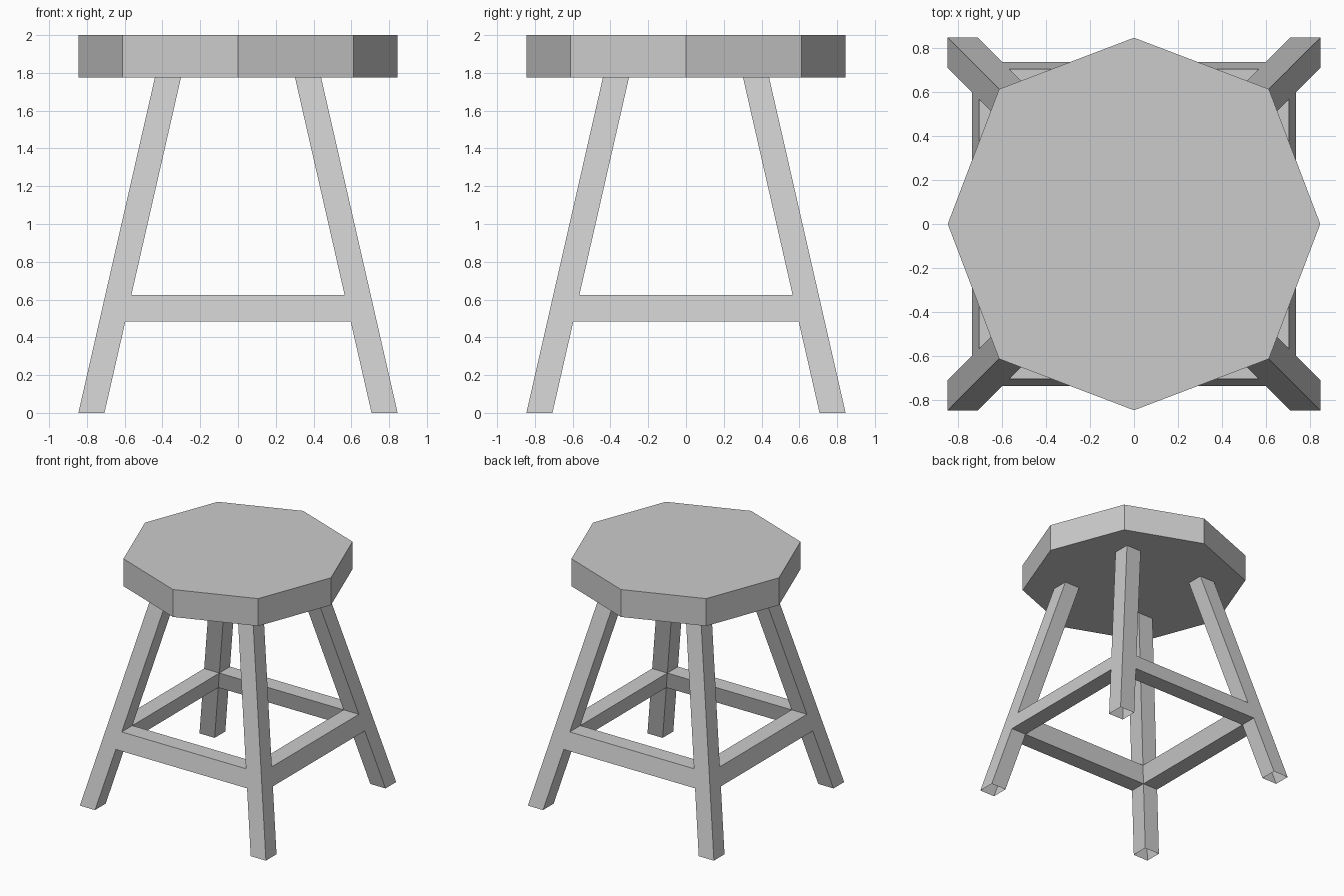
import bpy
from math import pi, cos, sin

if "Cube" in bpy.data.objects:
    bpy.data.objects.remove(bpy.data.objects["Cube"])

SEAT_Z, TOP = 1.775, 2.0
RAIL_LOW, RAIL_HIGH = 0.485, 0.625
FOOT, HEAD, THICK = 0.845, 0.44, 0.138


def outer(z):
    return FOOT + (HEAD - FOOT) * z / SEAT_Z


def inner(z):
    return outer(z) - THICK


def loft(name, rings, turn=0.0, skip=(), caps=False):
    """Skin a stack of equal-length rings; skip holds (level, side) gaps."""
    n = len(rings[0])
    verts = [p for ring in rings for p in ring]
    faces = [(l * n + k, l * n + (k + 1) % n, (l + 1) * n + (k + 1) % n, (l + 1) * n + k)
             for l in range(len(rings) - 1) for k in range(n) if (l, k) not in skip]
    if caps:
        faces += [tuple(reversed(range(n))), tuple(range(len(verts) - n, len(verts)))]
    c, s = cos(turn), sin(turn)
    mesh = bpy.data.meshes.new(name)
    mesh.from_pydata([(x * c - y * s, x * s + y * c, z) for x, y, z in verts], [], faces)
    mesh.update()
    obj = bpy.data.objects.new(name, mesh)
    bpy.context.collection.objects.link(obj)


# Octagonal seat
radii = (0.845, 0.612 * 2 ** 0.5)
loft("seat", [[(radii[k % 2] * cos(k * pi / 4), radii[k % 2] * sin(k * pi / 4), z)
               for k in range(8)] for z in (SEAT_Z, TOP)], caps=True)


# Splayed square legs, open at the foot and where the rails join
def leg_ring(z):
    o, i = outer(z), inner(z)
    return [(o, o, z), (i, o, z), (i, i, z), (o, i, z)]


leg = [leg_ring(z) for z in (0, RAIL_LOW, RAIL_HIGH, SEAT_Z)]
for k, side in enumerate(("back_right", "back_left", "front_left", "front_right")):
    loft(side + "_leg", leg, k * pi / 2, skip={(1, 1), (1, 2)})


# Rails flush with the leg faces
def rail_ring(s):
    a, b = RAIL_LOW, RAIL_HIGH
    return [(s * inner(a), -outer(a), a), (s * inner(a), -inner(a), a),
            (s * inner(b), -inner(b), b), (s * inner(b), -outer(b), b)]


rail = [rail_ring(-1), rail_ring(1)]
for k, side in enumerate(("front", "right", "back", "left")):
    loft(side + "_rail", rail, k * pi / 2)
